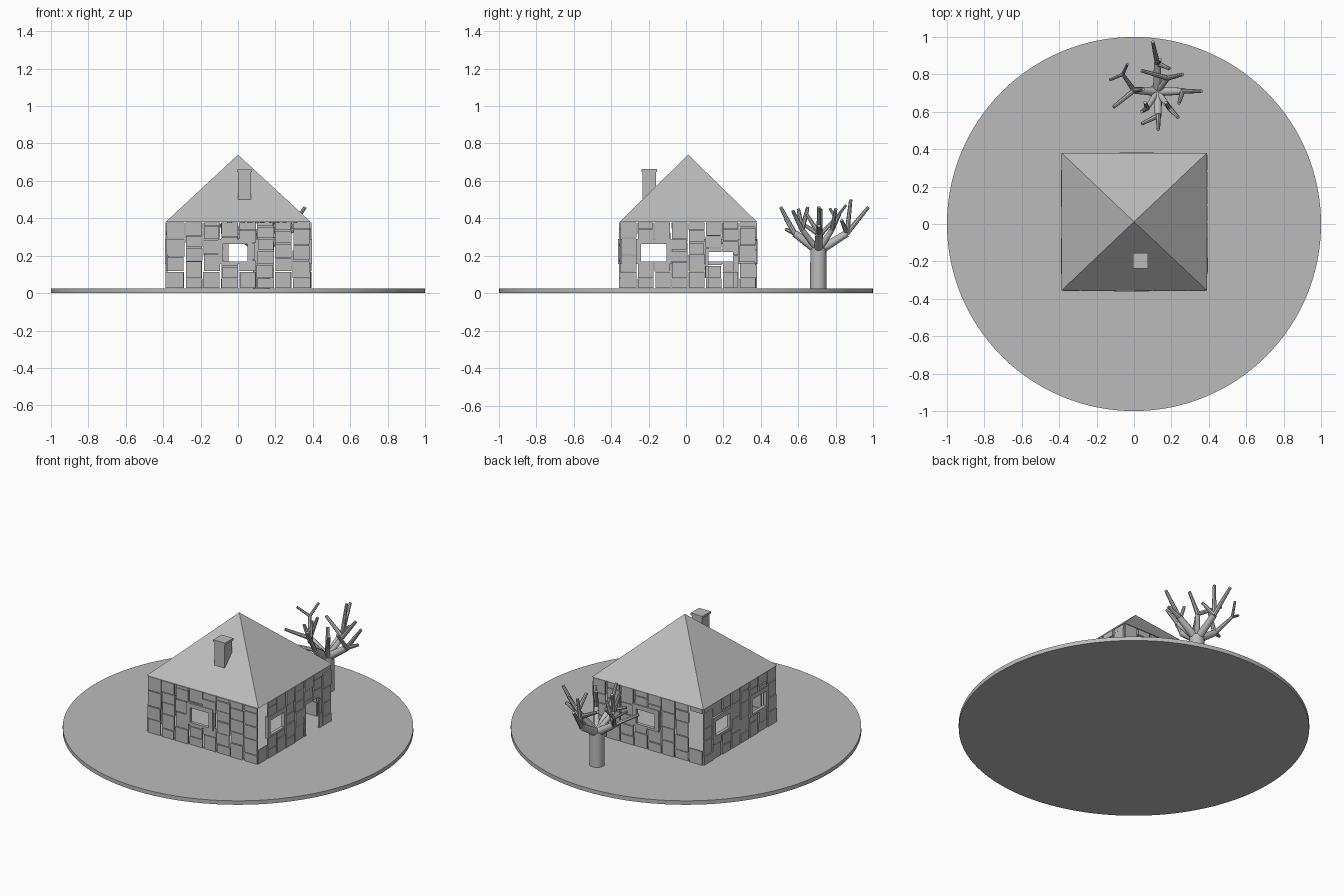
import bpy, bmesh, math, random
from mathutils import Vector, Matrix

random.seed(4)
if "Cube" in bpy.data.objects:
    bpy.data.objects.remove(bpy.data.objects["Cube"])

grey = bpy.data.materials.new("plain_grey")
grey.use_nodes = True
COLOUR = (0.5, 0.5, 0.5, 1)
grey.diffuse_color = COLOUR
grey.node_tree.nodes["Principled BSDF"].inputs["Base Color"].default_value = COLOUR

X0, X1, Y0, Y1 = -.38, .385, -.352, .372   # wall faces
GROUND, EAVE, WALL = .025, .38, .04


def finish(name, bm, smooth=False):
    mesh = bpy.data.meshes.new(name)
    bmesh.ops.recalc_face_normals(bm, faces=bm.faces)
    bm.to_mesh(mesh)
    bm.free()
    mesh.materials.append(grey)
    ob = bpy.data.objects.new(name, mesh)
    bpy.context.collection.objects.link(ob)
    if smooth:
        bpy.ops.object.select_all(action='DESELECT')
        ob.select_set(True)
        bpy.context.view_layer.objects.active = ob
        bpy.ops.object.shade_smooth_by_angle(angle=math.radians(40))
    return ob


def box(bm, lo, hi):
    lo, hi = Vector(lo), Vector(hi)
    m = Matrix.Translation((lo + hi) / 2) @ Matrix.Diagonal((*(hi - lo), 1))
    return bmesh.ops.create_cube(bm, size=1, matrix=m)["verts"]


def rod(bm, a, b, r1, r2, sides=10):
    a, b = Vector(a), Vector(b)
    d = b - a
    m = Matrix.Translation((a + b) / 2) @ d.to_track_quat('Z', 'Y').to_matrix().to_4x4()
    bmesh.ops.create_cone(bm, cap_ends=True, segments=sides, radius1=r1,
                          radius2=r2, depth=d.length, matrix=m)


def on_wall(bm, side, u0, u1, z0, z1, depth, out):
    """Box on one wall, from depth behind its face to out in front of it."""
    if side == "front":
        box(bm, (u0, Y0 - out, z0), (u1, Y0 + depth, z1))
    elif side == "back":
        box(bm, (u0, Y1 - depth, z0), (u1, Y1 + out, z1))
    elif side == "left":
        box(bm, (X1 - depth, u0, z0), (X1 + out, u1, z1))
    else:
        box(bm, (X0 - out, u0, z0), (X0 + depth, u1, z1))


# Round ground plate
bm = bmesh.new()
rod(bm, (0, 0, 0), (0, 0, GROUND), 1, 1, 128)
finish("ground_plate", bm, True)

# Openings: wall, start, end, bottom, top
SILL, HEAD = .17, .262
windows = [("front", -.08, .05), ("back", -.05, .08), ("left", -.24, -.105),
           ("right", .12, .26), ("right", -.24, -.105)]
openings = [(s, a, b, SILL, HEAD) for s, a, b in windows]
openings.append(("left", .12, .25, GROUND - .01, .22))

bm = bmesh.new()
for o in openings:
    on_wall(bm, *o, WALL * 2, WALL)
cutter = finish("opening_cutter", bm)
cutter.hide_render = True
cutter.hide_viewport = True
cutter.display_type = 'WIRE'


def cut(ob):
    mod = ob.modifiers.new("openings", 'BOOLEAN')
    mod.operation = 'DIFFERENCE'
    mod.solver = 'EXACT'
    mod.object = cutter


# Hollow wall core
bm = bmesh.new()
box(bm, (X0, Y0, GROUND), (X1, Y1, EAVE))
inner = box(bm, (X0 + WALL, Y0 + WALL, GROUND), (X1 - WALL, Y1 - WALL, EAVE))
caps = [f for f in bm.faces if abs(f.normal.z) > .9]
bmesh.ops.delete(bm, geom=caps, context='FACES_ONLY')
rims = [[e for e in bm.edges if e.is_boundary and abs(e.verts[0].co.z - z) < .001]
        for z in (GROUND, EAVE)]
for rim in rims:
    bmesh.ops.bridge_loops(bm, edges=rim)
cut(finish("house_walls", bm))

# Staggered stone facing
bm = bmesh.new()
COLUMNS, GAP = 8, .002
for side in ("front", "back", "left", "right"):
    lo, hi = (X0, X1) if side in ("front", "back") else (Y0, Y1)
    step = (hi - lo) / COLUMNS
    for i in range(COLUMNS):
        z = GROUND
        height = .055 if i % 2 else .09
        while z < EAVE - .01:
            top = min(z + height, EAVE)
            if EAVE - top < .02:
                top = EAVE
            a = lo + i * step + random.uniform(0, .006) * (i > 0)
            b = lo + (i + 1) * step + random.uniform(-.006, .006) * (i < COLUMNS - 1)
            on_wall(bm, side, a + GAP, min(b, lo + (i + 1) * step) - GAP,
                    z + GAP, top - GAP, .003, random.choice((.003, .005, .007)))
            z = top
            height = random.uniform(.06, .1)
cut(finish("wall_stones", bm))

# Window surrounds
bm = bmesh.new()
RIM = .028
for side, a, b in windows:
    for u0, u1, z0, z1 in ((a - RIM, a, SILL - RIM / 2, HEAD + RIM),
                           (b, b + RIM, SILL - RIM / 2, HEAD + RIM),
                           (a, b, SILL - RIM / 2, SILL),
                           (a, b, HEAD, HEAD + RIM)):
        on_wall(bm, side, u0, u1, z0, z1, .01, .011)
finish("window_surrounds", bm)

# Pyramid roof
bm = bmesh.new()
corners = [bm.verts.new((x, y, EAVE)) for x, y in
           ((-.387, -.355), (.39, -.355), (.39, .38), (-.387, .38))]
apex = bm.verts.new((0, .012, .74))
bm.faces.new(corners)
for i in range(4):
    bm.faces.new((corners[i], corners[(i + 1) % 4], apex))
finish("roof", bm)

# Chimney with a thin cap
bm = bmesh.new()
box(bm, (0, -.232, .46), (.07, -.16, .65))
box(bm, (-.006, -.238, .648), (.076, -.154, .662))
finish("chimney", bm)

# Bare tree: limbs fork from the trunk top, twigs fork from the limbs
TRUNK = Vector((.125, .707, GROUND))
CROWN = TRUNK + Vector((0, 0, .215))
limbs = [
    ((.125, .86, .32), [(.1, .975, .46), (.14, .88, .5), (.19, .83, .39)]),
    ((0, .715, .31), [(-.11, .625, .37), (-.06, .8, .4), (.05, .72, .45)]),
    ((.26, .71, .32), [(.36, .71, .46), (.24, .645, .42), (.34, .71, .36)]),
    ((.13, .58, .32), [(.13, .505, .46), (.04, .535, .34), (.13, .53, .4)]),
    ((.18, .78, .34), [(.26, .8, .45), (.04, .82, .42)]),
    ((.07, .62, .34), [(.04, .6, .45), (.06, .65, .46)]),
    ((.19, .62, .34), [(.235, .57, .44), (.17, .65, .45)]),
]
bm = bmesh.new()
rod(bm, TRUNK, CROWN, .044, .043, 16)
for i, (fork, tips) in enumerate(limbs):
    thick = .025 if i < 4 else .018
    rod(bm, CROWN - Vector((0, 0, .015)), fork, thick, thick * .75)
    for tip in tips:
        rod(bm, fork, tip, .014, .009, 8)
# Small forks at the end of the long side twig
for tip in ((-.13, .77, .45), (-.035, .855, .47)):
    rod(bm, limbs[1][1][1], tip, .009, .007, 8)
finish("bare_tree", bm, True)
